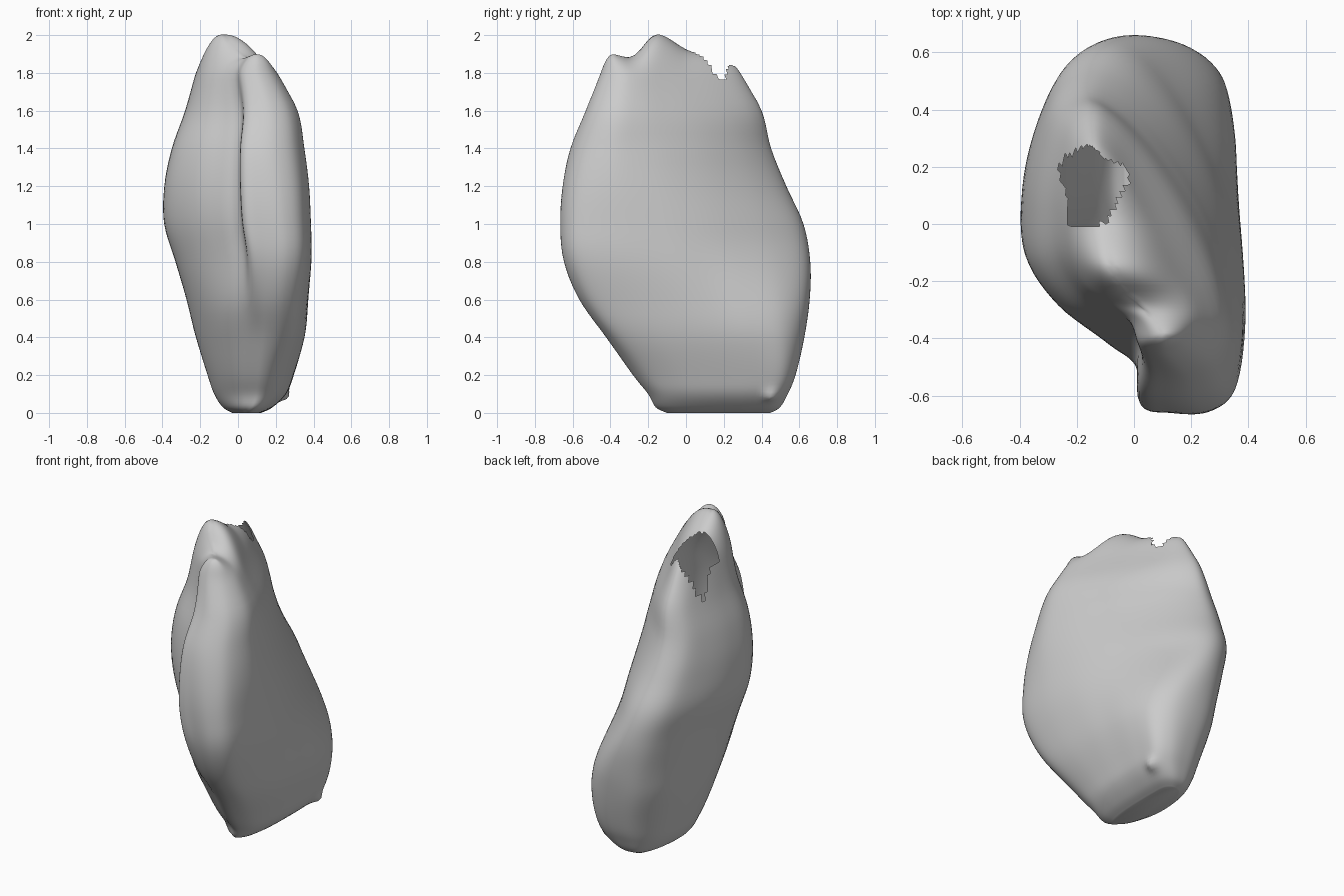
import bpy, bmesh, math
from mathutils import Vector

if "Cube" in bpy.data.objects:
    bpy.data.objects.remove(bpy.data.objects["Cube"])

# Normalised plan outlines (same point order, starting at the front lip)
BASE = [(0, -.93), (.25, -1), (.5, -.96), (.75, -.8), (.92, -.5), (1, -.15), (1.02, .2), (1.02, .55), (.95, .86),
        (.6, 1), (.15, 1.02), (-.35, .95), (-.75, .7), (-.95, .35), (-1, -.05), (-.85, -.4), (-.55, -.7), (-.25, -.86)]
LOW = [(.08, -.93), (.3, -1), (.58, -.99), (.81, -.87), (.94, -.56), (1, -.15), (1, .15), (.97, .48), (.83, .78),
       (.5, .96), (.0, 1.01), (-.48, .94), (-.82, .69), (-.97, .32), (-1, -.05), (-.8, -.4), (-.48, -.7), (-.15, -.86)]
MID = [(.1, -.97), (.35, -1), (.67, -1), (.91, -.88), (1, -.55), (.97, -.2), (.86, .1), (.66, .4), (.36, .72),
       (.03, .95), (-.28, 1), (-.59, .89), (-.84, .6), (-.98, .26), (-.97, -.1), (-.67, -.39), (-.22, -.63), (.04, -.76)]
UP = [(.05, -.94), (.3, -1), (.6, -.98), (.86, -.86), (1, -.6), (.95, -.3), (.79, .03), (.52, .38), (.15, .71),
      (-.22, .93), (-.5, 1), (-.78, .88), (-.93, .6), (-1, .25), (-.95, -.1), (-.66, -.38), (-.21, -.57), (.02, -.69)]
TOP = [(.08, -.9), (.28, -.98), (.55, -1), (.85, -.9), (1, -.68), (.88, -.42), (.6, -.1), (.3, .23), (-.02, .58),
       (-.33, .88), (-.6, 1), (-.82, .88), (-.95, .6), (-1, .25), (-.95, -.1), (-.72, -.38), (-.33, -.56), (-.04, -.7)]

# Silhouette limits: z, xmin, xmax, ymin, ymax
LIMITS = [(0, -.03, .12, -.1, .44), (.03, -.08, .18, -.16, .49), (.1, -.125, .25, -.2, .53),
          (.2, -.16, .29, -.28, .57), (.4, -.22, .35, -.42, .62), (.6, -.27, .375, -.56, .65),
          (.8, -.33, .39, -.64, .655), (1, -.39, .385, -.66, .62), (1.2, -.39, .375, -.65, .53),
          (1.4, -.35, .35, -.61, .45), (1.6, -.28, .315, -.53, .4), (1.8, -.225, .21, -.45, .29)]

# Crest line of the cap: y, x, height
CREST = [(-.38, .1, 1.9), (-.29, .04, 1.875), (-.24, -.03, 1.92), (-.2, -.06, 1.985), (-.15, -.08, 2.015),
         (-.09, -.09, 1.985), (0, -.1, 1.92), (.1, -.12, 1.9), (.2, -.14, 1.86)]


def spline(p, t, closed=False):
    """Catmull-Rom through tuples p at index parameter t."""
    n, i = len(p), int(math.floor(t))
    if not closed:
        i = min(i, n - 2)
    f = t - i
    a, b, c, d = [p[(i + k) % n] if closed else p[max(0, min(n - 1, i + k))] for k in (-1, 0, 1, 2)]
    return [.5 * (2 * q + (r - o) * f + (2 * o - 5 * q + 4 * r - s) * f * f + (3 * q - o - 3 * r + s) * f ** 3)
            for o, q, r, s in zip(a, b, c, d)]


def ease(a, b, v):
    t = max(0, min(1, (v - a) / (b - a)))
    return t * t * (3 - 2 * t)


def mix(p, q, f):
    return [(a[0] + (b[0] - a[0]) * f, a[1] + (b[1] - a[1]) * f) for a, b in zip(p, q)]


def crest(y):
    y = max(CREST[0][0], min(CREST[-1][0], y))
    for a, b in zip(CREST, CREST[1:]):
        if y <= b[0]:
            f = (y - a[0]) / (b[0] - a[0])
            return Vector((a[1] + (b[1] - a[1]) * f, y, a[2] + (b[2] - a[2]) * f))


N = 108
rings = []

# Body: outline blended and fitted to the silhouette at each height
STEPS = 55
for j in range(STEPS + 1):
    z, x0, x1, y0, y1 = spline(LIMITS, j / STEPS * (len(LIMITS) - 1))
    shape = BASE
    for outline, lo, hi in ((LOW, .15, .5), (MID, .4, .95), (UP, .85, 1.5), (TOP, 1.35, 1.85)):
        shape = mix(shape, outline, ease(lo, hi, z))
    ring = []
    for i in range(N):
        sx, sy = spline(shape, i / N * len(shape), True)
        ring.append(Vector(((x0 + x1) / 2 + sx * (x1 - x0) / 2, (y0 + y1) / 2 + sy * (y1 - y0) / 2, max(z, 0))))
    rings.append(ring)

# Cap: rings rounding over onto the crest line, where both sides meet
edge = rings[-1]
for j in range(1, 13):
    s = j / 12
    ring = []
    for v in edge:
        c = crest(round(v.y / .03) * .03 if j == 12 else v.y)
        p = v.lerp(c, s)
        p.z = v.z + (c.z - v.z) * (1 - (1 - s) ** 2.3)
        ring.append(p)
    rings.append(ring)

# Small snag near the lower back corner
tip = Vector((.235, .45, .1))
for ring in rings:
    for v in ring:
        v += Vector((.025, 0, -.015)) * math.exp(-((v - tip).length / .035) ** 2)

bm = bmesh.new()
rows = [[bm.verts.new(v) for v in ring] for ring in rings]
for a, b in zip(rows, rows[1:]):
    for i in range(N):
        k = (i + 1) % N
        bm.faces.new((a[i], a[k], b[k], b[i]))
bm.faces.new(rows[0][::-1])
bmesh.ops.remove_doubles(bm, verts=bm.verts, dist=.002)
for _ in range(5):
    bmesh.ops.smooth_vert(bm, verts=[v for v in bm.verts if v.co.z > 1.68], factor=.5,
                          use_axis_x=True, use_axis_y=True, use_axis_z=True)
bmesh.ops.holes_fill(bm, edges=[e for e in bm.edges if e.is_boundary], sides=0)
bmesh.ops.recalc_face_normals(bm, faces=bm.faces)


# Ragged opening behind the peak
def in_hole(p):
    if p.z < 1.6:
        return False
    dx, dy = (p.x + .15) / .11, (p.y - .13) / .14
    a = math.atan2(dy, dx)
    return math.hypot(dx, dy) < 1 + .13 * math.sin(3 * a + 1) + .08 * math.sin(5 * a)


bmesh.ops.delete(bm, geom=[f for f in bm.faces if in_hole(f.calc_center_median())], context='FACES')

mesh = bpy.data.meshes.new("hollow_stone")
bm.to_mesh(mesh)
bm.free()
stone = bpy.data.objects.new("hollow_stone", mesh)
bpy.context.collection.objects.link(stone)
bpy.context.view_layer.objects.active = stone
stone.select_set(True)
bpy.ops.object.shade_smooth_by_angle(angle=math.radians(60))
